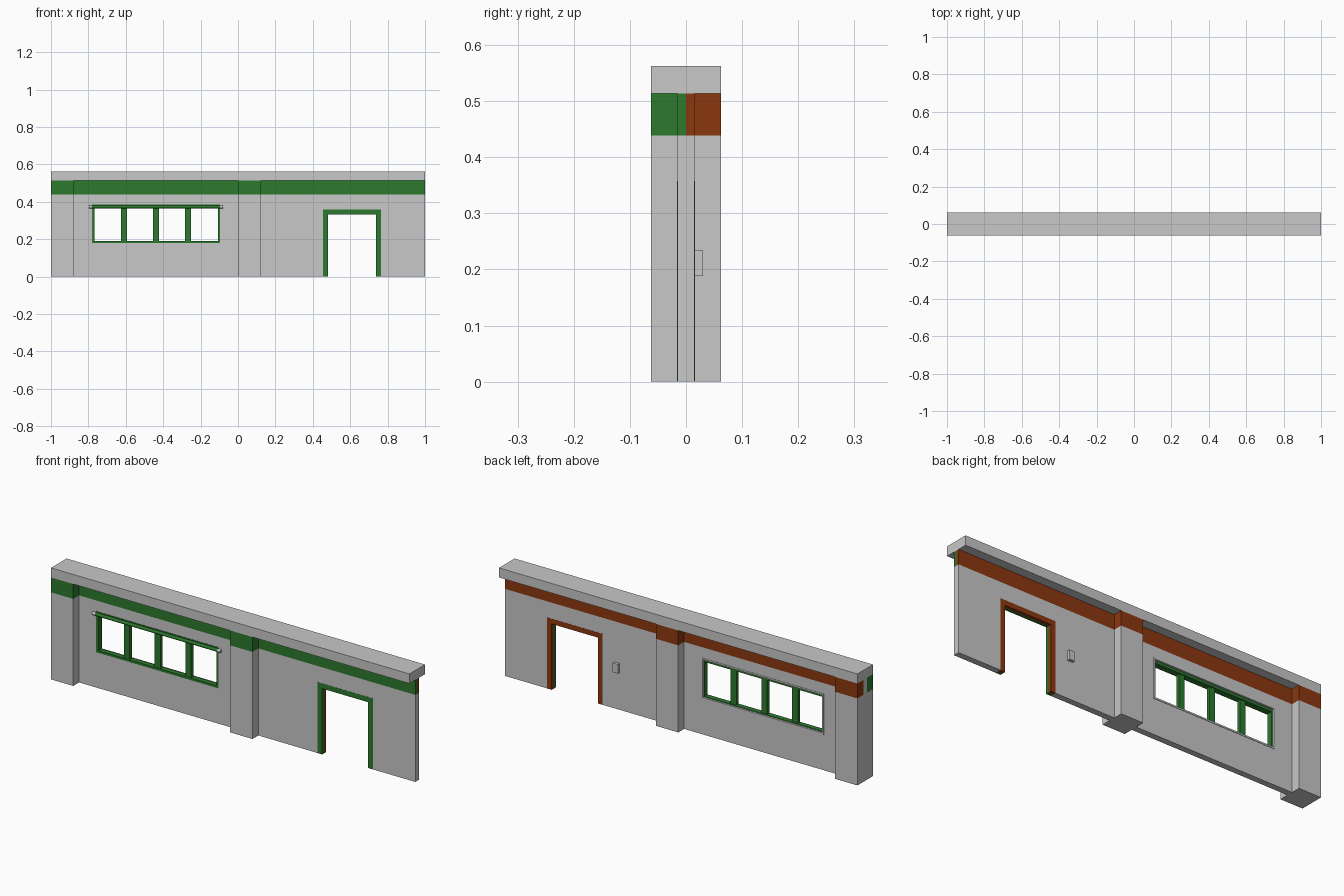
import bpy, bmesh, math
from mathutils import Matrix, Vector

if "Cube" in bpy.data.objects:
    bpy.data.objects.remove(bpy.data.objects["Cube"])

def material(name, rgb):
    m = bpy.data.materials.new(name)
    m.diffuse_color = (*rgb, 1)
    m.use_nodes = True
    m.node_tree.nodes["Principled BSDF"].inputs["Base Color"].default_value = m.diffuse_color
    return m

MATS = [material("light_grey", (0.58, 0.58, 0.58)),
        material("green", (0.026, 0.19, 0.027)),
        material("rust_orange", (0.26, 0.04, 0.005))]
GREY, GREEN, RUST = 0, 1, 2
T, D = 0.0155, 0.062              # half thickness of wall, half depth of pillars
BAND0, BAND1, TOP = 0.439, 0.514, 0.5625

def finish(name, bm):
    me = bpy.data.meshes.new(name)
    bm.to_mesh(me)
    bm.free()
    for m in MATS:
        me.materials.append(m)
    ob = bpy.data.objects.new(name, me)
    bpy.context.collection.objects.link(ob)
    return ob

def block(name, xs, ys, zs, colour=lambda c, n: GREY, holes=()):
    """Skin of a rectilinear solid; holes are (x0, x1, z0, z1) cut right through."""
    axes = (xs, ys, zs)
    def solid(i):
        if any(not 0 <= i[a] < len(axes[a]) - 1 for a in range(3)):
            return False
        x = (xs[i[0]] + xs[i[0] + 1]) / 2
        z = (zs[i[2]] + zs[i[2] + 1]) / 2
        return not any(h[0] < x < h[1] and h[2] < z < h[3] for h in holes)
    bm = bmesh.new()
    for i in ((a, b, c) for a in range(len(xs) - 1)
              for b in range(len(ys) - 1) for c in range(len(zs) - 1)):
        if not solid(i):
            continue
        for a in range(3):
            for s in (0, 1):
                j = list(i)
                j[a] += 2 * s - 1
                if solid(j):
                    continue
                u, v = (a + 1) % 3, (a + 2) % 3
                loop = [(0, 0), (1, 0), (1, 1), (0, 1)]
                verts = []
                for du, dv in (loop if s else loop[::-1]):
                    k = list(i)
                    k[a] += s
                    k[u] += du
                    k[v] += dv
                    verts.append(bm.verts.new([axes[q][k[q]] for q in range(3)]))
                f = bm.faces.new(verts)
                f.normal_update()
                f.material_index = colour(f.calc_center_median(), f.normal)
    bmesh.ops.remove_doubles(bm, verts=bm.verts, dist=1e-5)
    return finish(name, bm)

def side(c, n):
    return GREEN if c.y < 0 else RUST

def banded(c, n):
    return side(c, n) if BAND0 < c.z < BAND1 and abs(n.z) < 0.5 else GREY

# wall with openings for window and door; the left end stays plain
WX0, WX1, WZ0, WZ1 = -0.78, -0.097, 0.179, 0.385
DX0, DX1, DZ = 0.455, 0.765, 0.358
block("wall", [-1, WX0, WX1, DX0, DX1, 1], [-T, 0, T],
      [0, WZ0, DZ, WZ1, BAND0, BAND1],
      lambda c, n: GREY if n.x < -0.5 else banded(c, n),
      [(WX0, WX1, WZ0, WZ1), (DX0, DX1, 0, DZ)])

# pillars on both faces of the wall
for label, x0, x1 in (("end", -1, -0.876), ("middle", 0, 0.124)):
    for face, ys in (("front", [-D, -T]), ("back", [T, D])):
        block(f"{label}_pillar_{face}", [x0, x1], ys, [0, BAND0, BAND1], banded)

# coping along the top
block("coping", [-1, 1], [-D, D], [BAND1, TOP])

# door surround, green in front and rust behind
block("door_frame", [DX0, 0.481, 0.738, DX1], [-T - 0.0005, 0, T + 0.0005],
      [0, 0.332, DZ], side, [(0.481, 0.738, 0, 0.332)])

# window frame with three mullions, and a grey trim ring behind it
IX0, IX1, IZ0, IZ1 = -0.767, -0.108, 0.19, 0.364
block("window_frame", [WX0, IX0, IX1, WX1], [-T - 0.002, 0.008],
      [WZ0, IZ0, IZ1, WZ1], lambda c, n: GREEN, [(IX0, IX1, IZ0, IZ1)])
block("window_back_trim", [WX0, WX0 + 0.008, WX1 - 0.008, WX1], [0.008, T + 0.002],
      [WZ0, WZ0 + 0.008, WZ1 - 0.008, WZ1], lambda c, n: GREY,
      [(WX0 + 0.008, WX1 - 0.008, WZ0 + 0.008, WZ1 - 0.008)])
for i in range(3):
    x = -0.61 + 0.1715 * i
    block(f"mullion_{i + 1}", [x - 0.016, x + 0.016], [-T, 0.003], [IZ0, IZ1],
          lambda c, n: GREEN)

# blind roller above the window with grey end caps
def rod(name, x0, x1, colour):
    bm = bmesh.new()
    turn = Matrix.Translation(((x0 + x1) / 2, -0.02, 0.372)) @ Matrix.Rotation(math.pi / 2, 4, 'Y')
    bmesh.ops.create_cone(bm, cap_ends=True, segments=12, radius1=0.008, radius2=0.008,
                          depth=x1 - x0, matrix=turn)
    for f in bm.faces:
        f.material_index = colour
    finish(name, bm)

rod("blind_roller", WX0, WX1, GREEN)
rod("roller_cap_left", -0.797, WX0, GREY)
rod("roller_cap_right", WX1, -0.08, GREY)

# switch box beside the door on the back
block("switch_box", [0.359, 0.388], [T, 0.0305], [0.188, 0.235])
